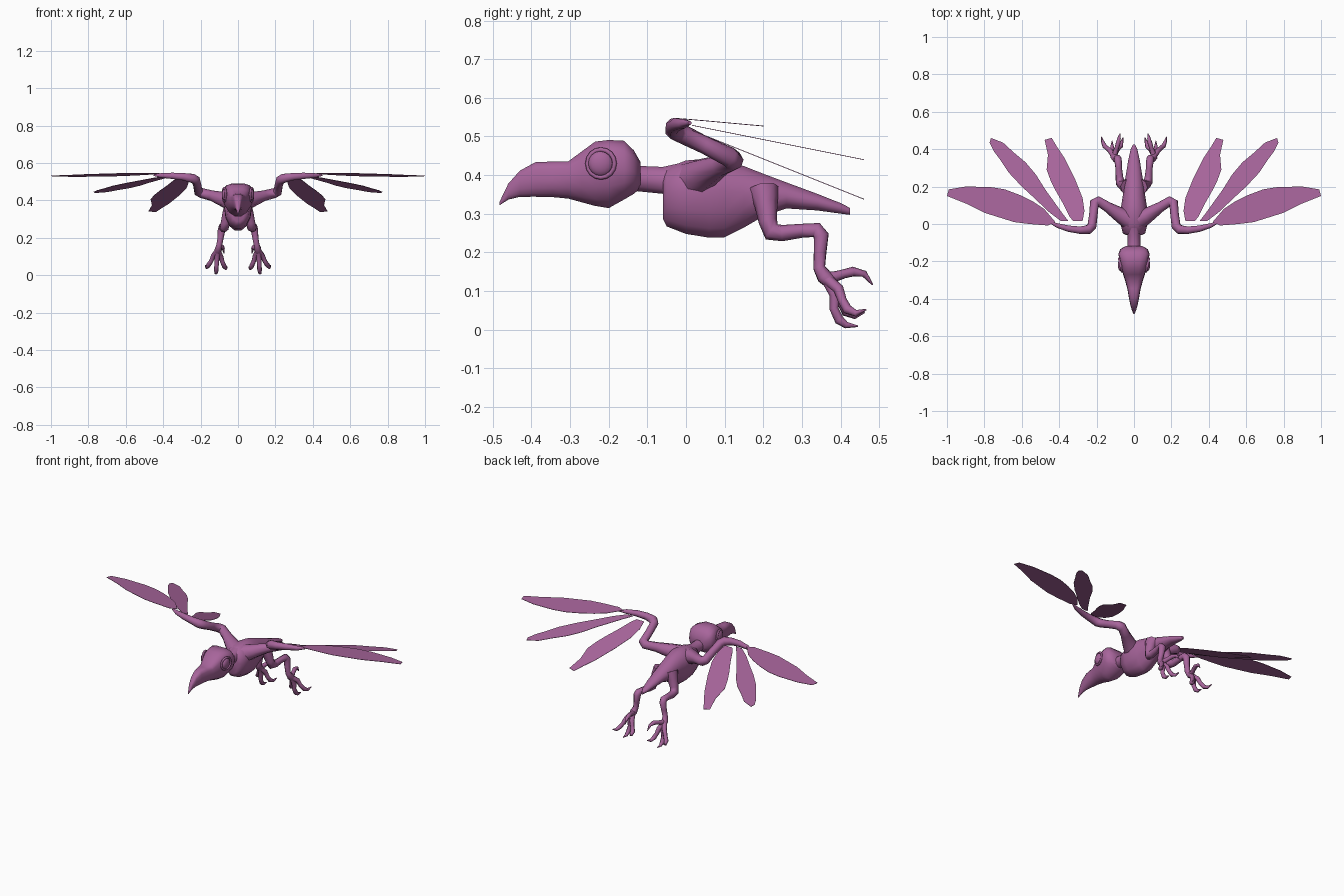
import bpy, bmesh, math
from mathutils import Vector

purple = bpy.data.materials.new("dusty_purple")
purple.diffuse_color = (0.39, 0.13, 0.33, 1)


def finish(name, bm, angle=50):
    bmesh.ops.recalc_face_normals(bm, faces=bm.faces)
    mesh = bpy.data.meshes.new(name)
    bm.to_mesh(mesh)
    bm.free()
    mesh.materials.append(purple)
    ob = bpy.data.objects.new(name, mesh)
    bpy.context.collection.objects.link(ob)
    bpy.ops.object.select_all(action='DESELECT')
    ob.select_set(True)
    bpy.context.view_layer.objects.active = ob
    bpy.ops.object.shade_smooth_by_angle(angle=math.radians(angle))
    return ob


def skin(name, rings, angle=50):
    """Bridge equal rings of points and cap both ends."""
    bm = bmesh.new()
    vs = [[bm.verts.new(p) for p in r] for r in rings]
    n = len(vs[0])
    for a, b in zip(vs, vs[1:]):
        for i in range(n):
            j = (i + 1) % n
            bm.faces.new((a[i], a[j], b[j], b[i]))
    bm.faces.new(vs[0])
    bm.faces.new(vs[-1])
    return finish(name, bm, angle)


def hull(name, sections, n=14, box=1.0):
    """Upright sections (y, top, middle, bottom, half width); box < 1 squares the top."""
    rings = []
    for y, top, mid, bot, w in sections:
        ring = []
        for i in range(n):
            a = 2 * math.pi * i / n
            c, s = math.cos(a), math.sin(a)
            e = box if s > 0 else 1.0
            x = math.copysign(abs(c) ** e, c) * w
            h = abs(s) ** e
            ring.append((x, y, mid + h * (top - mid) if s > 0 else mid - h * (mid - bot)))
        rings.append(ring)
    return skin(name, rings)


def tube(name, pts, radii, side=1, n=8):
    """Round limb through the points, mirrored by side."""
    ps = [Vector((p[0] * side, p[1], p[2])) for p in pts]
    rings, u = [], None
    for i, p in enumerate(ps):
        d0 = (p - ps[max(i - 1, 0)]).normalized()
        d1 = (ps[min(i + 1, len(ps) - 1)] - p).normalized()
        t = (d0 + d1).normalized()
        if u is None:
            u = t.orthogonal()
        u = (u - t * u.dot(t)).normalized()
        v = t.cross(u)
        rings.append([p + radii[i] * (u * math.cos(k * 2 * math.pi / n)
                                      + v * math.sin(k * 2 * math.pi / n)) for k in range(n)])
    return skin(name, rings, 70)


def feather(name, outline, z0, slope, side):
    """Thin sloping blade from a plan outline."""
    bm = bmesh.new()
    lo = [bm.verts.new((x * side, y, z0 - slope * y - 0.001)) for x, y in outline]
    hi = [bm.verts.new((x * side, y, z0 - slope * y + 0.001)) for x, y in outline]
    bm.faces.new(lo)
    bm.faces.new(hi)
    for i in range(len(lo)):
        j = (i + 1) % len(lo)
        bm.faces.new((lo[i], lo[j], hi[j], hi[i]))
    return finish(name, bm, 30)


# Torso with tail
hull("body", [
    (-0.060, 0.40, 0.36, 0.285, 0.040), (-0.050, 0.42, 0.355, 0.265, 0.060),
    (0.00, 0.44, 0.36, 0.245, 0.072), (0.06, 0.445, 0.36, 0.235, 0.074),
    (0.10, 0.44, 0.36, 0.236, 0.068), (0.15, 0.425, 0.355, 0.262, 0.060),
    (0.20, 0.405, 0.35, 0.292, 0.054), (0.26, 0.382, 0.345, 0.313, 0.044),
    (0.34, 0.352, 0.33, 0.308, 0.031), (0.40, 0.328, 0.315, 0.300, 0.018),
    (0.425, 0.315, 0.307, 0.297, 0.006)])

# Neck
hull("neck", [
    (-0.16, 0.43, 0.395, 0.36, 0.040), (-0.11, 0.425, 0.39, 0.355, 0.034),
    (-0.06, 0.423, 0.385, 0.35, 0.034), (-0.01, 0.435, 0.38, 0.32, 0.05)], 10)

# Head running into the hooked beak
hull("head_and_beak", [
    (-0.118, 0.435, 0.405, 0.365, 0.045), (-0.135, 0.465, 0.41, 0.350, 0.074),
    (-0.16, 0.490, 0.415, 0.335, 0.084), (-0.20, 0.492, 0.415, 0.312, 0.076),
    (-0.235, 0.488, 0.41, 0.318, 0.068), (-0.27, 0.462, 0.40, 0.328, 0.058),
    (-0.305, 0.436, 0.39, 0.338, 0.047), (-0.345, 0.436, 0.385, 0.342, 0.036),
    (-0.39, 0.434, 0.385, 0.343, 0.028), (-0.43, 0.412, 0.38, 0.343, 0.020),
    (-0.46, 0.378, 0.36, 0.336, 0.012), (-0.482, 0.332, 0.327, 0.322, 0.003)], 14, 0.6)

# Plan outlines of the three feathers of a wing
outer = [(0.42, 0.01), (0.48, 0.08), (0.54, 0.12), (0.61, 0.155), (0.69, 0.185), (0.77, 0.198),
         (0.90, 0.20), (0.99, 0.185), (1.0, 0.15), (0.90, 0.11), (0.80, 0.06), (0.72, 0.035),
         (0.64, 0.01), (0.56, 0.0), (0.46, -0.008)]
middle = [(0.35, 0.015), (0.385, 0.06), (0.475, 0.185), (0.525, 0.265), (0.58, 0.33),
          (0.64, 0.38), (0.70, 0.435), (0.765, 0.46), (0.772, 0.435), (0.75, 0.39), (0.72, 0.35),
          (0.67, 0.275), (0.60, 0.20), (0.54, 0.145), (0.45, 0.06), (0.39, 0.015)]
inner = [(0.275, 0.015), (0.265, 0.07), (0.275, 0.14), (0.315, 0.24), (0.345, 0.30), (0.37, 0.35),
         (0.41, 0.41), (0.44, 0.46), (0.478, 0.45), (0.46, 0.37), (0.467, 0.29), (0.445, 0.23),
         (0.42, 0.18), (0.38, 0.11), (0.345, 0.04), (0.325, 0.015)]

for side, tag in ((1, "right"), (-1, "left")):
    # Eye inside a raised rim
    bm = bmesh.new()
    bmesh.ops.create_uvsphere(bm, u_segments=16, v_segments=10, radius=0.033)
    for v in bm.verts:
        v.co = Vector((v.co.x * 0.5 + 0.070 * side, v.co.y - 0.22, v.co.z + 0.43))
    finish("eye_" + tag, bm)
    bpy.ops.mesh.primitive_torus_add(major_radius=0.036, minor_radius=0.006, major_segments=16,
                                     minor_segments=6, location=(0.073 * side, -0.22, 0.43),
                                     rotation=(0, math.pi / 2, -0.22 * side))
    rim = bpy.context.object
    rim.name = "eye_rim_" + tag
    rim.data.materials.append(purple)
    bpy.ops.object.shade_smooth()

    # Wing arm: shoulder, elbow, wrist, hand
    tube("wing_arm_" + tag,
         [(0.02, 0.02, 0.385), (0.07, 0.045, 0.403), (0.14, 0.09, 0.425), (0.192, 0.122, 0.438),
          (0.212, 0.112, 0.447), (0.217, 0.05, 0.477), (0.225, -0.01, 0.507),
          (0.245, -0.03, 0.518), (0.29, -0.033, 0.526), (0.35, -0.025, 0.531),
          (0.41, -0.008, 0.533), (0.45, 0.01, 0.535)],
         [0.055, 0.042, 0.028, 0.027, 0.026, 0.023, 0.025, 0.026, 0.021, 0.018, 0.013, 0.005],
         side)
    feather("outer_feather_" + tag, outer, 0.545, 0.09, side)
    feather("middle_feather_" + tag, middle, 0.532, 0.20, side)
    feather("inner_feather_" + tag, inner, 0.522, 0.40, side)

    # Leg: thigh, knee, shin, ankle
    tube("leg_" + tag,
         [(0.035, 0.20, 0.36), (0.055, 0.207, 0.325), (0.068, 0.212, 0.28), (0.074, 0.222, 0.253),
          (0.078, 0.25, 0.25), (0.082, 0.30, 0.256), (0.085, 0.338, 0.258), (0.088, 0.350, 0.242),
          (0.093, 0.347, 0.20), (0.100, 0.345, 0.16), (0.106, 0.358, 0.137), (0.109, 0.378, 0.118)],
         [0.042, 0.030, 0.024, 0.025, 0.021, 0.018, 0.020, 0.021, 0.017, 0.016, 0.020, 0.016],
         side)

    # Three hanging toes and a hind toe, each ending in a curved claw
    toe_r = [0.015, 0.014, 0.012, 0.013, 0.009, 0.002]
    toes = {
        "middle_toe": [(0.108, 0.365, 0.13), (0.112, 0.385, 0.09), (0.114, 0.383, 0.055),
                       (0.116, 0.397, 0.025), (0.117, 0.415, 0.012), (0.117, 0.445, 0.009)],
        "outer_toe": [(0.110, 0.365, 0.13), (0.130, 0.395, 0.105), (0.143, 0.405, 0.075),
                      (0.158, 0.418, 0.052), (0.167, 0.440, 0.042), (0.174, 0.466, 0.052)],
        "inner_toe": [(0.106, 0.365, 0.13), (0.092, 0.395, 0.100), (0.083, 0.403, 0.070),
                      (0.072, 0.415, 0.046), (0.066, 0.437, 0.036), (0.059, 0.462, 0.045)],
        "hind_toe": [(0.106, 0.355, 0.135), (0.100, 0.385, 0.137), (0.092, 0.408, 0.144),
                     (0.085, 0.432, 0.150), (0.079, 0.462, 0.144), (0.075, 0.483, 0.116)]}
    for name, pts in toes.items():
        tube(name + "_" + tag, pts, toe_r, side, 7)
